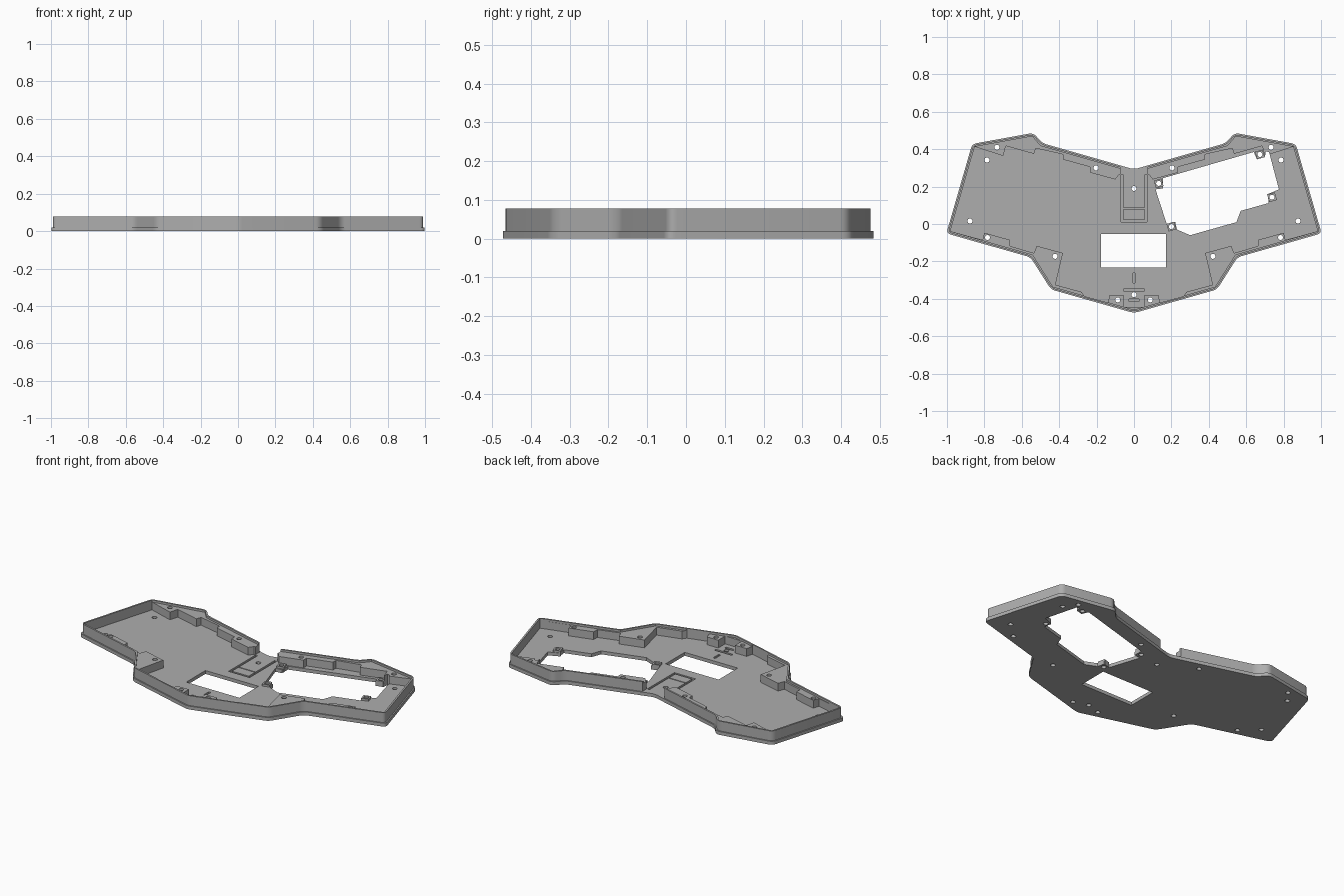
import bpy, bmesh, math
from mathutils import Vector

if "Cube" in bpy.data.objects:
    bpy.data.objects.remove(bpy.data.objects["Cube"])

FLOOR, SHELF, TOP = 0.02, 0.066, 0.078

grey = bpy.data.materials.new("mid grey")
grey.use_nodes = True
grey.diffuse_color = (0.42, 0.42, 0.42, 1)
grey.node_tree.nodes["Principled BSDF"].inputs["Base Color"].default_value = (0.42, 0.42, 0.42, 1)


def mirrored(half):
    """Close a right-hand profile across x = 0."""
    return half + [(-x, y) for x, y in reversed(half) if x > 0.001]


def inset(pts, d):
    """Move every edge of a counter-clockwise polygon inward by d."""
    out = []
    for i, p in enumerate(pts):
        p = Vector(p)
        a = (p - Vector(pts[i - 1])).normalized()
        b = (Vector(pts[(i + 1) % len(pts)]) - p).normalized()
        na, nb = Vector((-a.y, a.x)), Vector((-b.y, b.x))
        out.append(tuple(p + (na + nb) * d / (1 + na.dot(nb))))
    return out


def rounded(pts, r, steps=6):
    """Soften polygon corners with short curves."""
    out = []
    for i, p in enumerate(pts):
        p = Vector(p)
        a = p + (Vector(pts[i - 1]) - p).normalized() * r
        b = p + (Vector(pts[(i + 1) % len(pts)]) - p).normalized() * r
        for k in range(steps + 1):
            t = k / steps
            out.append(tuple(a * (1 - t) ** 2 + p * 2 * t * (1 - t) + b * t * t))
    return out


def prism(name, pts, z0, z1):
    bm = bmesh.new()
    face = bm.faces.new([bm.verts.new((x, y, z0)) for x, y in pts])
    ext = bmesh.ops.extrude_face_region(bm, geom=[face])
    top = [v for v in ext["geom"] if isinstance(v, bmesh.types.BMVert)]
    bmesh.ops.translate(bm, verts=top, vec=(0, 0, z1 - z0))
    bmesh.ops.recalc_face_normals(bm, faces=bm.faces)
    mesh = bpy.data.meshes.new(name)
    bm.to_mesh(mesh)
    bm.free()
    mesh.materials.append(grey)
    obj = bpy.data.objects.new(name, mesh)
    bpy.context.collection.objects.link(obj)
    return obj


def rect(x0, x1, y0, y1):
    return [(x0, y0), (x1, y0), (x1, y1), (x0, y1)]


def circle(x, y, r, n=20):
    return [(x + r * math.cos(math.tau * k / n), y + r * math.sin(math.tau * k / n)) for k in range(n)]


def combine(target, tool, operation):
    """Apply a boolean and discard the helper."""
    mod = target.modifiers.new("bool", "BOOLEAN")
    mod.operation, mod.solver, mod.object = operation, "EXACT", tool
    bpy.context.view_layer.objects.active = target
    bpy.ops.object.modifier_apply(modifier=mod.name)
    bpy.data.objects.remove(tool)


def cut(pts, z0, z1):
    combine(tray, prism("cutter", pts, z0, z1), "DIFFERENCE")


# Flange plate and upright body
outline = mirrored([(0, -0.476), (0.444, -0.35), (0.553, -0.178), (1.003, -0.05),
                    (0.865, 0.428), (0.538, 0.487), (0.49, 0.432), (0, 0.292)])
tray = prism("case_tray", rounded(outline, 0.025), 0, FLOOR)
body = prism("body", rounded(inset(outline, 0.007), 0.025), 0.004, TOP)
combine(tray, body, "UNION")

# Interior: full recess above the shelves, stepped recess below them
inner = inset(outline, 0.017)
cut(inner, SHELF, 0.2)
cut(mirrored([(0, -0.444), (0.055, -0.444), (0.055, -0.38), (0.13, -0.38), (0.14, -0.42),
              (0.265, -0.386), (0.28, -0.363), (0.42, -0.325), (0.38, -0.155), (0.52, -0.117),
              (0.535, -0.155), (0.663, -0.118), (0.663, -0.085), (0.8, -0.047), (0.81, -0.085),
              inner[3], inner[4], (0.7, 0.364), (0.685, 0.417), (0.535, 0.375),
              (0.525, 0.405), (0.38, 0.372), (0.38, 0.345), (0.235, 0.305), (0.235, 0.275),
              (0.1, 0.238), (0.08, 0.265), (0, 0.265)]), FLOOR, 0.1)

# Cable gap in the back wall
cut(rect(-0.072, 0.072, 0.2, 0.4), FLOOR, 0.2)

# Window in the floor and large hatch on the left side
cut(rect(-0.176, 0.171, -0.232, -0.053), -0.1, 0.1)
cut([(0.115, 0.185), (0.155, 0.19), (0.155, 0.245), (0.64, 0.385), (0.658, 0.345), (0.7, 0.36),
     (0.705, 0.388), (0.722, 0.385), (0.775, 0.185), (0.715, 0.16), (0.72, 0.112),
     (0.57, 0.07), (0.548, 0.01), (0.3, -0.06), (0.23, -0.03), (0.22, 0.012), (0.175, 0)],
    -0.1, 0.1)

# Raised lugs around the hatch
lugs = [(0.132, 0.217), (0.673, 0.372), (0.738, 0.143), (0.2, -0.014)]
tilt = math.radians(16)
for x, y in lugs:
    square = [(x + 0.03 * math.cos(tilt + k * math.pi / 2 + math.pi / 4),
               y + 0.03 * math.sin(tilt + k * math.pi / 2 + math.pi / 4)) for k in range(4)]
    combine(tray, prism("lug", square, 0, 0.032), "UNION")

# Screw holes
pairs = [(0.733, 0.41), (0.203, 0.3), (0.786, 0.342), (0.877, 0.016),
         (0.783, -0.072), (0.422, -0.173), (0.087, -0.406)]
holes = [(s * x, y) for x, y in pairs for s in (1, -1)] + [(0, -0.378), (0, 0.19)] + lugs
for x, y in holes:
    cut(circle(x, y, 0.0135), -0.1, 0.2)

# Shallow grooves for the controller board and cable ties
for groove in [rect(-0.069, -0.055, 0.01, 0.262), rect(0.055, 0.069, 0.01, 0.262),
               rect(-0.055, 0.055, 0.01, 0.022), rect(-0.055, 0.055, 0.08, 0.086),
               rounded(rect(-0.007, 0.007, -0.315, -0.262), 0.006, 3),
               rounded(rect(-0.057, 0.057, -0.36, -0.346), 0.006, 3),
               rounded(rect(-0.028, 0.028, -0.414, -0.4), 0.006, 3)]:
    cut(groove, 0.01, 0.03)

# Smooth only the rounded corners
bpy.ops.object.select_all(action="DESELECT")
tray.select_set(True)
bpy.context.view_layer.objects.active = tray
bpy.ops.object.shade_smooth_by_angle(angle=math.radians(25))
